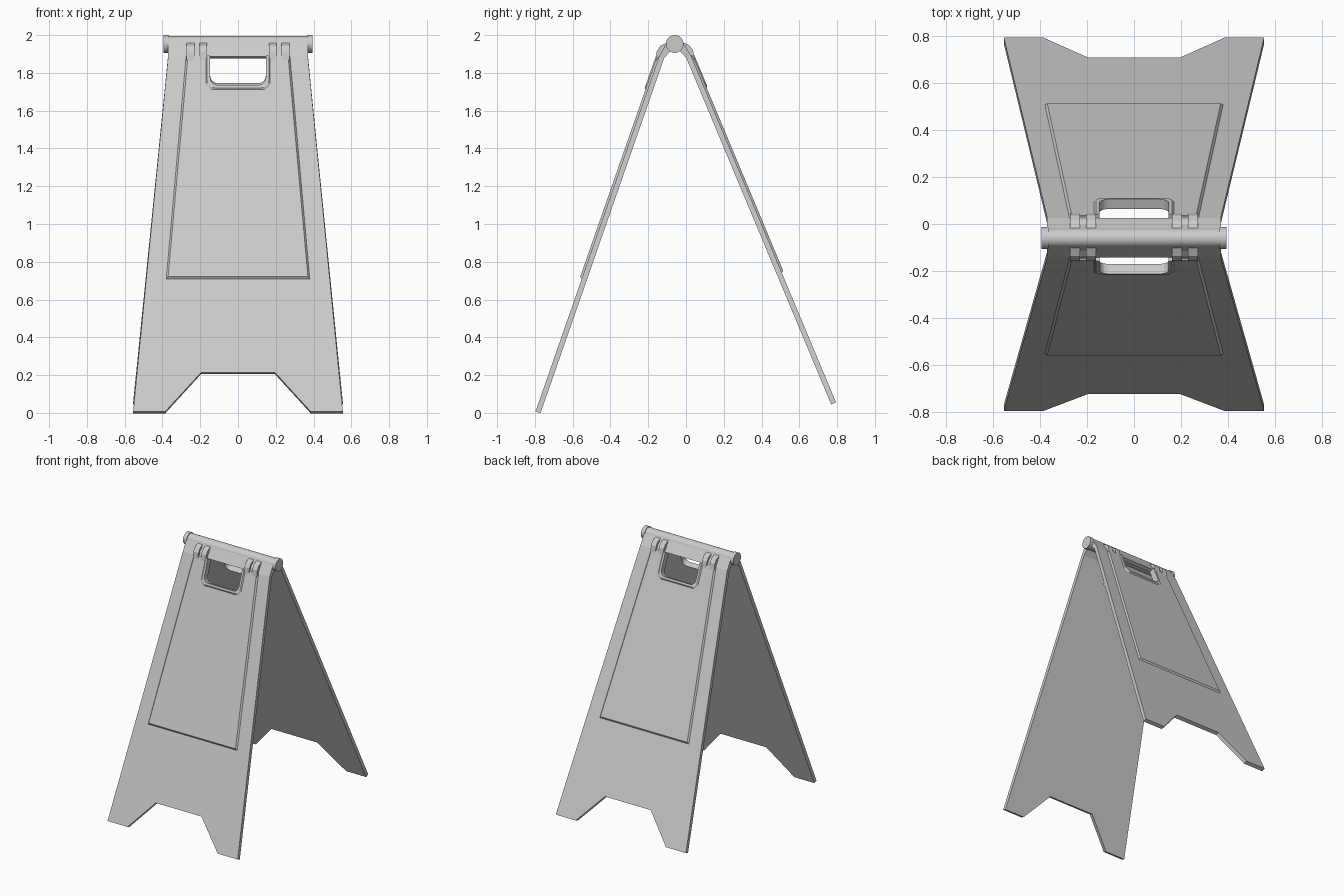
import bpy, bmesh
from math import sin, cos, pi, radians
from mathutils import Matrix

if "Cube" in bpy.data.objects:
    bpy.data.objects.remove(bpy.data.objects["Cube"])

HINGE = (0, -0.06, 1.953)   # hinge axis
TOP, BOTTOM = -0.09, -2.08  # panel ends, measured down from the hinge
INNER, OUTER, RAISED = 0.028, 0.056, 0.067  # panel depths outward from the hinge


def loft(name, loop_a, loop_b, matrix):
    """Solid between two matching outlines."""
    bm = bmesh.new()
    a = [bm.verts.new(p) for p in loop_a]
    b = [bm.verts.new(p) for p in loop_b]
    n = len(a)
    bm.faces.new(a)
    bm.faces.new(b[::-1])
    for i in range(n):
        j = (i + 1) % n
        bm.faces.new((a[i], b[i], b[j], a[j]))
    bmesh.ops.recalc_face_normals(bm, faces=bm.faces[:])
    me = bpy.data.meshes.new(name)
    bm.to_mesh(me)
    bm.free()
    ob = bpy.data.objects.new(name, me)
    bpy.context.collection.objects.link(ob)
    ob.matrix_world = matrix
    return ob


def slab(name, pts_a, wa, pts_b, wb, matrix):
    """Flat outline (x, v) between two depths."""
    return loft(name, [(x, -wa, v) for x, v in pts_a], [(x, -wb, v) for x, v in pts_b], matrix)


def bar(name, profile, x0, x1, matrix):
    """Cross-section (w, v) extruded along x."""
    return loft(name, [(x0, -w, v) for w, v in profile], [(x1, -w, v) for w, v in profile], matrix)


def mirrored(right):
    """Complete an outline from its right half."""
    return right + [(-x, v) for x, v in reversed(right)]


def notch(d=0.0, r=0.04):
    """Right half of the handle opening, from its top edge to the lower middle, grown by d."""
    hw, low = 0.147 + d, -0.255 - d
    arc = [(hw - r + r * cos(a), low + r - r * sin(a)) for a in [i * pi / 12 for i in range(7)]]
    return [(hw, TOP)] + arc


def panel_outline():
    n = notch()
    right = n[::-1] + [(0.37, TOP), (0.555, BOTTOM), (0.385, BOTTOM), (0.195, BOTTOM + 0.22)]
    return mirrored(right)


def plate_outline(d):
    right = notch()[::-1] + [(0.277 - d, TOP), (0.382 - d, -1.34 + d)]
    return mirrored(right)


def rim_outline(d):
    outer, inner = notch(0.026 - d), notch()
    return (outer + [(-x, v) for x, v in reversed(outer)]
            + [(-x, v) for x, v in inner] + inner[::-1])


def cylinder(name, radius, depth, x):
    bpy.ops.mesh.primitive_cylinder_add(vertices=32, radius=radius, depth=depth,
                                        location=(x, HINGE[1], HINGE[2]), rotation=(0, pi / 2, 0))
    ob = bpy.context.object
    ob.name = name
    bpy.ops.object.shade_smooth_by_angle(angle=radians(35))


lug = [(0.05, -0.118), (0.067, -0.113), (0.077, -0.068), (0.068, -0.034),
       (0.042, -0.008), (0.02, -0.03), (0.035, -0.1)]
web = [(0.05, -0.1), (0.06, -0.095), (0.06, -0.06), (0.045, -0.03), (0.02, -0.03)]
neck = [(INNER, TOP), (OUTER, TOP), (0.041, 0), (0, -0.02)]

# Two leaning halves, each swung about the hinge
for side, lean, turn in (("front", 19.2, 0), ("back", 22.7, pi)):
    m = (Matrix.Translation(HINGE) @ Matrix.Rotation(turn, 4, 'Z')
         @ Matrix.Rotation(-radians(lean), 4, 'X'))
    # Board with feet and handle opening
    slab(side + "_panel", panel_outline(), INNER, panel_outline(), OUTER, m)
    # Raised sign face with chamfered border
    slab(side + "_sign_face", plate_outline(0), OUTER - 0.002, plate_outline(0.012), RAISED, m)
    # Rim around the handle opening
    slab(side + "_handle_rim", rim_outline(0), RAISED - 0.002, rim_outline(0.01), RAISED + 0.006, m)
    # Neck joining the board to the hinge tube
    bar(side + "_neck", neck, -0.37, 0.37, m)
    # Hinge lugs in pairs with a web between
    for s in (-1, 1):
        for x in (0.163, 0.23):
            bar(side + "_hinge_lug", lug, s * x, s * (x + 0.042), m)
        bar(side + "_lug_web", web, s * 0.2, s * 0.235, m)

# Hinge tube and end caps
cylinder("hinge_tube", 0.042, 0.74, 0)
for s in (-1, 1):
    cylinder("hinge_cap", 0.047, 0.03, s * 0.379)
